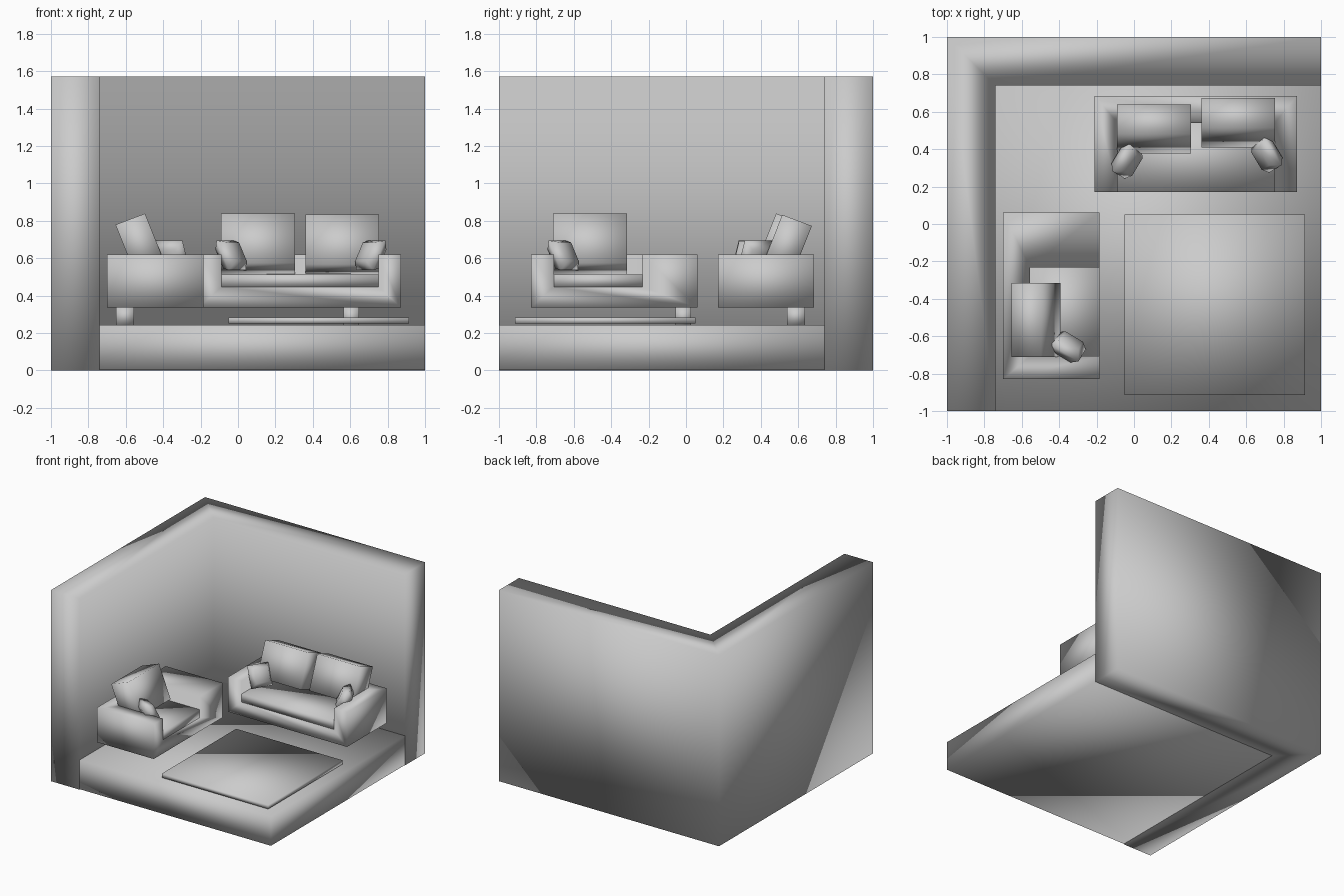
import bpy, bmesh
from math import atan2
from mathutils import Vector, Matrix

if "Cube" in bpy.data.objects:
    bpy.data.objects.remove(bpy.data.objects["Cube"])


def make_object(name, bm, matrix=Matrix()):
    bmesh.ops.recalc_face_normals(bm, faces=bm.faces)
    bm.transform(matrix)
    for f in bm.faces:
        f.smooth = True
    mesh = bpy.data.meshes.new(name)
    bm.to_mesh(mesh)
    bm.free()
    obj = bpy.data.objects.new(name, mesh)
    bpy.context.collection.objects.link(obj)
    return obj


def prism(name, profile, direction, matrix=Matrix()):
    """Extrude a closed planar profile along a direction."""
    bm = bmesh.new()
    face = bm.faces.new([bm.verts.new(p) for p in profile])
    ext = bmesh.ops.extrude_face_region(bm, geom=[face], use_keep_orig=True)
    verts = [g for g in ext["geom"] if isinstance(g, bmesh.types.BMVert)]
    bmesh.ops.translate(bm, verts=verts, vec=direction)
    return make_object(name, bm, matrix)


def box(name, x, y, z, matrix=Matrix()):
    (x0, x1), (y0, y1), (z0, z1) = x, y, z
    base = [(x0, y0, z0), (x1, y0, z0), (x1, y1, z0), (x0, y1, z0)]
    return prism(name, base, (0, 0, z1 - z0), matrix)


def back_cushion(name, x0, shift, matrix):
    # leaning slab, drawn in side profile and extruded along the sofa
    side = [(0.515, 0.832), (0.673, 0.772), (0.568, 0.508), (0.41, 0.568)]
    profile = [(x0, y + shift, z - shift * 0.2) for y, z in side]
    prism(name, profile, (0.395, 0, 0), matrix)


def pillow(name, centre, normal, matrix):
    # low-poly square pillow: wide rim with smaller front and back panels
    bm = bmesh.new()
    rings = []
    for half, depth in ((0.055, -0.045), (0.088, 0), (0.055, 0.045)):
        rings.append([bm.verts.new((a * half, b * half, depth))
                      for a, b in ((-1, -1), (1, -1), (1, 1), (-1, 1))])
    for low, high in zip(rings, rings[1:]):
        for i in range(4):
            j = (i + 1) % 4
            bm.faces.new((low[i], low[j], high[j], high[i]))
    bm.faces.new(rings[0])
    bm.faces.new(rings[2])
    turn = Vector(normal).to_track_quat('Z', 'Y').to_matrix().to_4x4()
    make_object(name, bm, matrix @ Matrix.Translation(centre) @ turn)


def sofa(name, x1, seat_x1, matrix):
    x0, seat_x0 = -0.21, -0.087
    # body with the seat opening cut out
    body = box(name + "_body", (x0, x1), (0.17, 0.685), (0.335, 0.62), matrix)
    cutter = box("seat_cutter", (seat_x0, seat_x1), (0.0, 0.54), (0.447, 0.8), matrix)
    mod = body.modifiers.new("seat_opening", 'BOOLEAN')
    mod.operation = 'DIFFERENCE'
    mod.solver = 'EXACT'
    mod.object = cutter
    bpy.context.view_layer.objects.active = body
    bpy.ops.object.modifier_apply(modifier=mod.name)
    bpy.data.objects.remove(cutter)
    # seat pad, leg, first back cushion and pillow
    box(name + "_seat", (seat_x0, seat_x1), (0.17, 0.54), (0.447, 0.513), matrix)
    box(name + "_leg", (0.565, 0.648), (0.54, 0.637), (0.243, 0.335), matrix)
    back_cushion(name + "_back_cushion", -0.09, -0.033, matrix)
    pillow(name + "_pillow", (-0.037, 0.338, 0.615), (0.75, -0.45, 0.42), matrix)


# room: L-shaped wall, raised floor, rug
prism("walls", [(-1, -1, 0), (-0.74, -1, 0), (-0.74, 0.74, 0),
                (1, 0.74, 0), (1, 1, 0), (-1, 1, 0)], (0, 0, 1.57))
box("floor", (-0.74, 1), (-1, 0.74), (0.004, 0.243))
box("rug", (-0.052, 0.914), (-0.914, 0.05), (0.25, 0.283))

# two-seat sofa along the back wall
here = Matrix()
sofa("sofa", 0.872, 0.752, here)
back_cushion("sofa_back_cushion_right", 0.36, 0.0, here)
pillow("sofa_pillow_right", (0.71, 0.37, 0.615), (-0.75, -0.45, 0.42), here)

# shorter sofa along the left wall, turned a quarter
side = Matrix.Translation((-0.015, -0.62, 0)) @ Matrix(
    ((0, -1, 0, 0), (1, 0, 0, 0), (0, 0, 1, 0), (0, 0, 0, 1)))
sofa("side_sofa", 0.682, 0.387, side)
